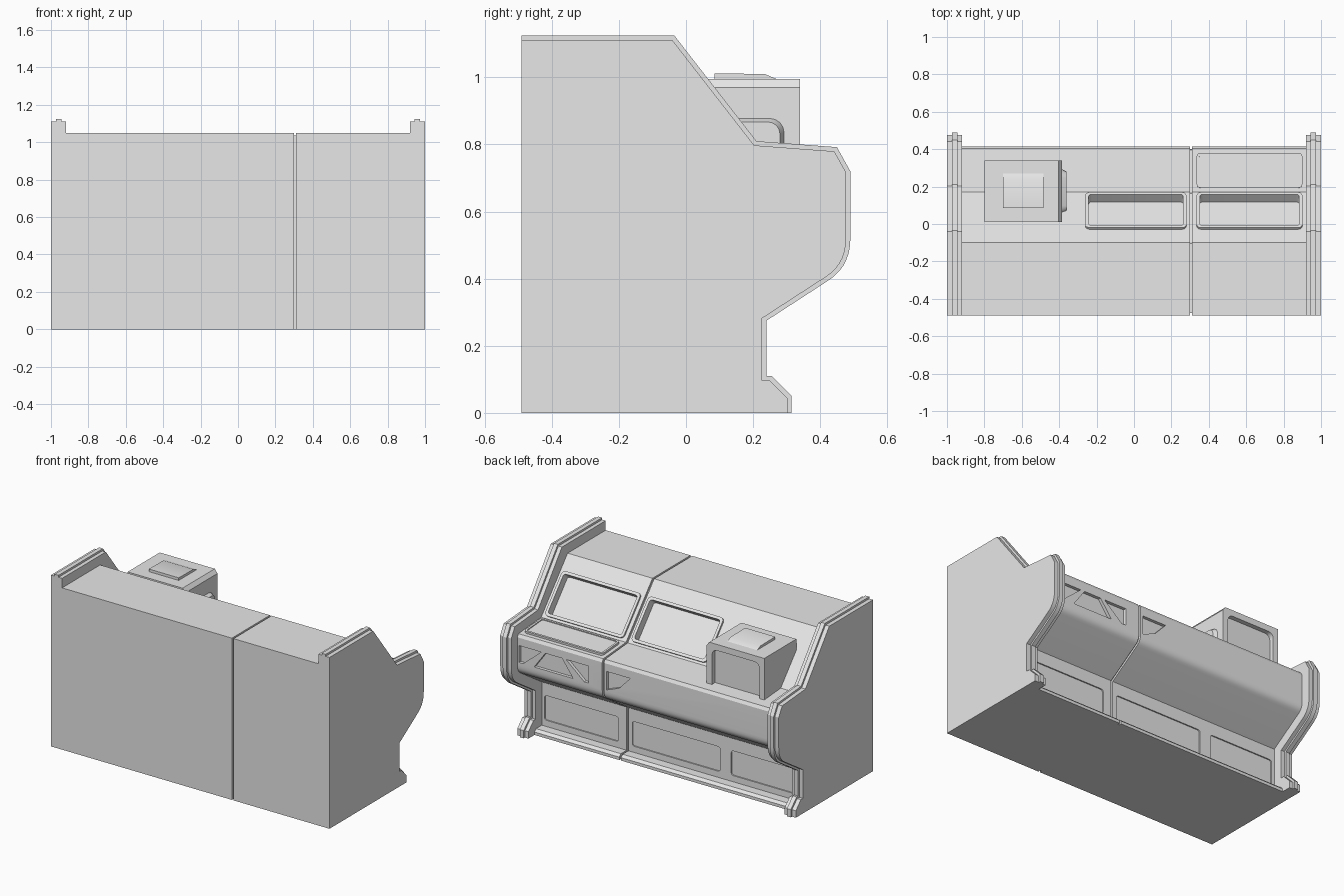
import bpy, bmesh, math
from mathutils import Vector

if "Cube" in bpy.data.objects:
    bpy.data.objects.remove(bpy.data.objects["Cube"])

GREY = (0.8, 0.8, 0.8, 1)
grey = bpy.data.materials.new("plain grey")
grey.use_nodes = True
grey.diffuse_color = GREY
grey.node_tree.nodes["Principled BSDF"].inputs["Base Color"].default_value = GREY

X, Y, Z = Vector((1, 0, 0)), Vector((0, 1, 0)), Vector((0, 0, 1))
ZERO = Vector((0, 0, 0))


def plate(name, pts, frame, lo, hi, top=None):
    """Extrude an outline along the normal of a frame (origin, u, v, normal)."""
    o, u, v, n = frame
    bm = bmesh.new()
    a = [bm.verts.new(o + u * p[0] + v * p[1] + n * lo) for p in pts]
    b = [bm.verts.new(o + u * p[0] + v * p[1] + n * hi) for p in (top or pts)]
    bm.faces.new(a)
    bm.faces.new(b[::-1])
    for i in range(len(a)):
        j = (i + 1) % len(a)
        bm.faces.new((a[j], a[i], b[i], b[j]))
    bmesh.ops.recalc_face_normals(bm, faces=bm.faces)
    me = bpy.data.meshes.new(name)
    bm.to_mesh(me)
    bm.free()
    me.materials.append(grey)
    ob = bpy.data.objects.new(name, me)
    bpy.context.collection.objects.link(ob)
    return ob


def cut(obs, pts, frame, lo, hi):
    """Cut an outline out of several objects and drop the cutter."""
    cutter = plate("cutter", pts, frame, lo, hi)
    cutter.hide_render = True
    for ob in obs:
        mod = ob.modifiers.new("cut", "BOOLEAN")
        mod.operation, mod.solver, mod.object = "DIFFERENCE", "EXACT", cutter
        dg = bpy.context.evaluated_depsgraph_get()
        me = bpy.data.meshes.new_from_object(ob.evaluated_get(dg))
        ob.modifiers.clear()
        ob.data = me
    bpy.data.objects.remove(cutter)


def rrect(x0, x1, y0, y1, r, steps=4):
    """Rounded rectangle outline."""
    pts = []
    for k, (cx, cy) in enumerate(((x1 - r, y1 - r), (x0 + r, y1 - r),
                                  (x0 + r, y0 + r), (x1 - r, y0 + r))):
        for i in range(steps + 1):
            t = math.pi / 2 * (k + i / steps)
            pts.append((cx + r * math.cos(t), cy + r * math.sin(t)))
    return pts


def inset(chain, d):
    """Move an open clockwise (y, z) chain inward by d."""
    pts = [Vector(p) for p in chain]
    dirs = [(b - a).normalized() for a, b in zip(pts, pts[1:])]
    nor = [Vector((e.y, -e.x)) for e in dirs]
    out = []
    for i, p in enumerate(pts):
        n1, n2 = nor[max(i - 1, 0)], nor[min(i, len(nor) - 1)]
        out.append(p + (n1 + n2) * (d / (1 + n1.dot(n2))))
    return out


def slope_frame(p, q):
    """Frame on a profile edge: u along x, v from p to q, normal outward."""
    v = (q - p).normalized()
    return (Vector((0, *p)), X, Vector((0, *v)), Vector((0, v.y, -v.x)))


# Side profile, from the top at the flat side down to the foot
BACK = -0.49
belly = []
a, c, b = Vector((0.49, 0.52)), Vector((0.49, 0.437)), Vector((0.425, 0.395))
for i in range(8):
    t = i / 7
    belly.append(tuple(a * (1 - t) ** 2 + c * 2 * t * (1 - t) + b * t * t))
OUTER = [(BACK, 1.125), (-0.035, 1.125), (0.21, 0.81), (0.45, 0.792), (0.49, 0.72),
         *belly, (0.24, 0.275), (0.24, 0.11), (0.255, 0.11), (0.315, 0.05), (0.315, 0)]
SIDE = (ZERO, Y, Z, X)
CORNER = [(BACK, 0)]

# End panels with a raised central ridge
for s, label in ((-1, "right"), (1, "left")):
    plate(label + "_end_panel", inset(OUTER, 0.013) + CORNER, SIDE, s * 0.92, s)
    plate(label + "_end_ridge", OUTER + CORNER, SIDE, s * 0.945, s * 0.973)

# Console blocks, parted by a narrow seam
prof = inset(OUTER, 0.075)
prof[1] = Vector((-0.1, 1.05))
main = plate("main_console", prof + CORNER, SIDE, -0.92, 0.299)
side = plate("side_console", prof + CORNER, SIDE, 0.311, 0.92)
core = inset(OUTER, 0.09)
core[0].x += 0.015
core[1] = Vector((-0.105, 1.035))
plate("seam_core", core + [(BACK + 0.015, 0)], SIDE, 0.28, 0.33)

slope = slope_frame(prof[2], prof[1])
shelf = slope_frame(prof[3], prof[2])
front = (ZERO, X, Z, Y)

# Sunken screens with raised frames on the slope
for block, label, x0, x1 in ((main, "main", -0.26, 0.28), (side, "side", 0.335, 0.9)):
    frame = plate(label + "_screen_frame", rrect(x0, x1, 0.015, 0.305, 0.025),
                  slope, -0.01, 0.012)
    cut([block, frame], rrect(x0 + 0.018, x1 - 0.018, 0.033, 0.287, 0.015),
        slope, -0.042, 0.05)

# Key pad on the side shelf
pad = plate("key_pad", rrect(0.335, 0.9, 0.025, 0.212, 0.02), shelf, -0.01, 0.014)
cut([pad], rrect(0.348, 0.887, 0.038, 0.199, 0.012), shelf, 0.008, 0.03)

# Angular recesses in the front face
FACE = prof[4].x
wing = [(0.09, 0.65), (0.25, 0.65), (0.25, 0.54), (0.22, 0.54)]
for s in (-1, 1):
    cut([side], [(0.66 + s * x, z) for x, z in wing], front, FACE - 0.02, FACE + 0.1)
cut([side], [(0.6, 0.65), (0.72, 0.65), (0.8, 0.54), (0.52, 0.54)],
    front, FACE - 0.02, FACE + 0.1)
cut([main], [(0.28, 0.65), (0.11, 0.65), (0.19, 0.565), (0.28, 0.53)],
    front, FACE - 0.02, FACE + 0.1)

# Shallow panels in the lower wall
for block, x0, x1 in ((main, -0.9, -0.44), (main, -0.36, 0.27), (side, 0.37, 0.9)):
    cut([block], rrect(x0, x1, 0.075, 0.235, 0.015), front, 0.157, 0.18)

# Terminal box with arched opening
box = plate("terminal_box", [(-0.8, 0.7), (-0.8, 0.995), (-0.405, 0.995),
                             (-0.385, 0.97), (-0.385, 0.7)], front, 0.01, 0.34)
cut([box], rrect(-0.765, -0.425, 0.6, 0.955, 0.035), front, 0.31, 0.4)

# Lid on top of the box, chamfered toward its screen
plate("terminal_lid", [(0.085, 0.98), (0.085, 1.012), (0.235, 1.01), (0.27, 0.995),
                       (0.27, 0.98)], SIDE, -0.7, -0.485)

# Tapered cover on the side of the box
plate("terminal_side_cover", rrect(0.05, 0.295, 0.6, 0.88, 0.045), SIDE, -0.39, -0.36,
      rrect(0.065, 0.28, 0.61, 0.867, 0.035))

# Smooth curved faces, keep the edges sharp
for ob in bpy.context.collection.objects:
    if ob.type == "MESH" and grey.name in ob.data.materials:
        ob.select_set(True)
        bpy.context.view_layer.objects.active = ob
bpy.ops.object.shade_smooth_by_angle(angle=math.radians(25))
